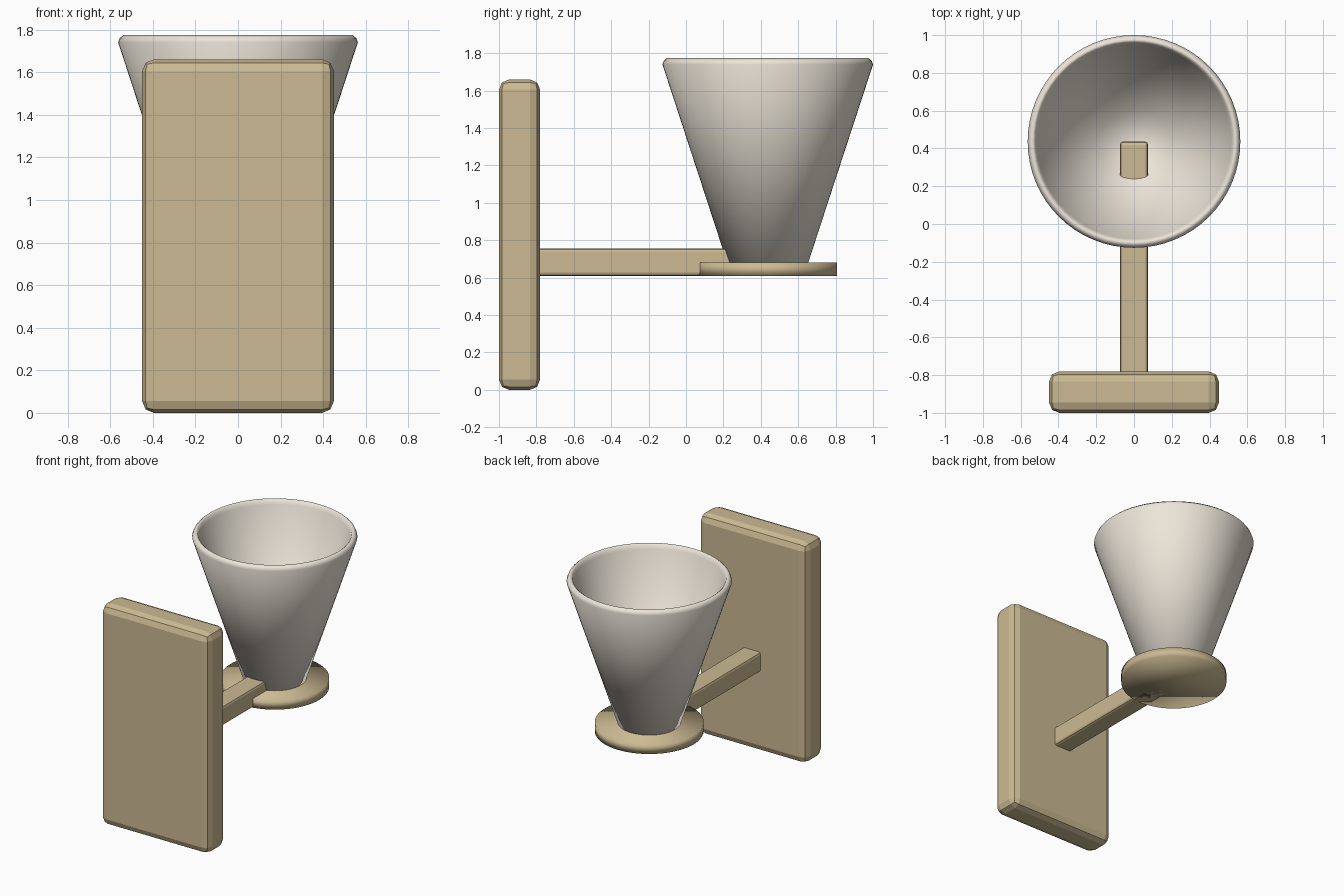
import bpy, bmesh, math

if "Cube" in bpy.data.objects:
    bpy.data.objects.remove(bpy.data.objects["Cube"])

CUP_Y = 0.437


def material(name, rgb):
    m = bpy.data.materials.new(name)
    m.diffuse_color = (*rgb, 1)
    m.use_nodes = True
    m.node_tree.nodes["Principled BSDF"].inputs["Base Color"].default_value = m.diffuse_color
    return m


brass = material("warm_brass", (0.60, 0.49, 0.29))
cream = material("cream_glass", (0.84, 0.78, 0.69))


def add_object(name, bm, mat, smooth=False):
    bmesh.ops.recalc_face_normals(bm, faces=bm.faces)
    for f in bm.faces:
        f.smooth = smooth
    me = bpy.data.meshes.new(name)
    bm.to_mesh(me)
    bm.free()
    me.materials.append(mat)
    ob = bpy.data.objects.new(name, me)
    bpy.context.collection.objects.link(ob)
    return ob


def bevelled_box(name, lo, hi, width, mat):
    bm = bmesh.new()
    bmesh.ops.create_cube(bm, size=1)
    for v in bm.verts:
        v.co = [(a + b) / 2 + c * (b - a) for a, b, c in zip(lo, hi, v.co)]
    ob = add_object(name, bm, mat)
    mod = ob.modifiers.new("bevel", 'BEVEL')
    mod.width = width
    mod.segments = 2
    return ob


def lathe(name, profile, mat, sides):
    # Revolve (radius, z) points; each end is closed with a flat cap
    bm = bmesh.new()
    rings = []
    for r, z in profile:
        rings.append([bm.verts.new((r * math.cos(2 * math.pi * i / sides),
                                    CUP_Y + r * math.sin(2 * math.pi * i / sides), z))
                      for i in range(sides)])
    for a, b in zip(rings, rings[1:]):
        for i in range(sides):
            j = (i + 1) % sides
            bm.faces.new((a[i], a[j], b[j], b[i]))
    bm.faces.new(rings[0])
    bm.faces.new(rings[-1])
    return add_object(name, bm, mat, smooth=True)


# Wall plate and horizontal arm
bevelled_box("wall_plate", (-0.45, -1.0, 0.0), (0.45, -0.78, 1.66), 0.055, brass)
bevelled_box("arm", (-0.075, -0.80, 0.61), (0.075, CUP_Y, 0.757), 0.018, brass)

# Round dish under the shade
lathe("shade_dish", [(0.371, 0.61), (0.371, 0.68)], brass, 64)

# Hollow conical shade with a rounded rim
lathe("shade", [(0.21, 0.66), (0.563, 1.74), (0.555, 1.76), (0.538, 1.775),
                (0.525, 1.765), (0.515, 1.74), (0.18, 0.70)], cream, 64)
